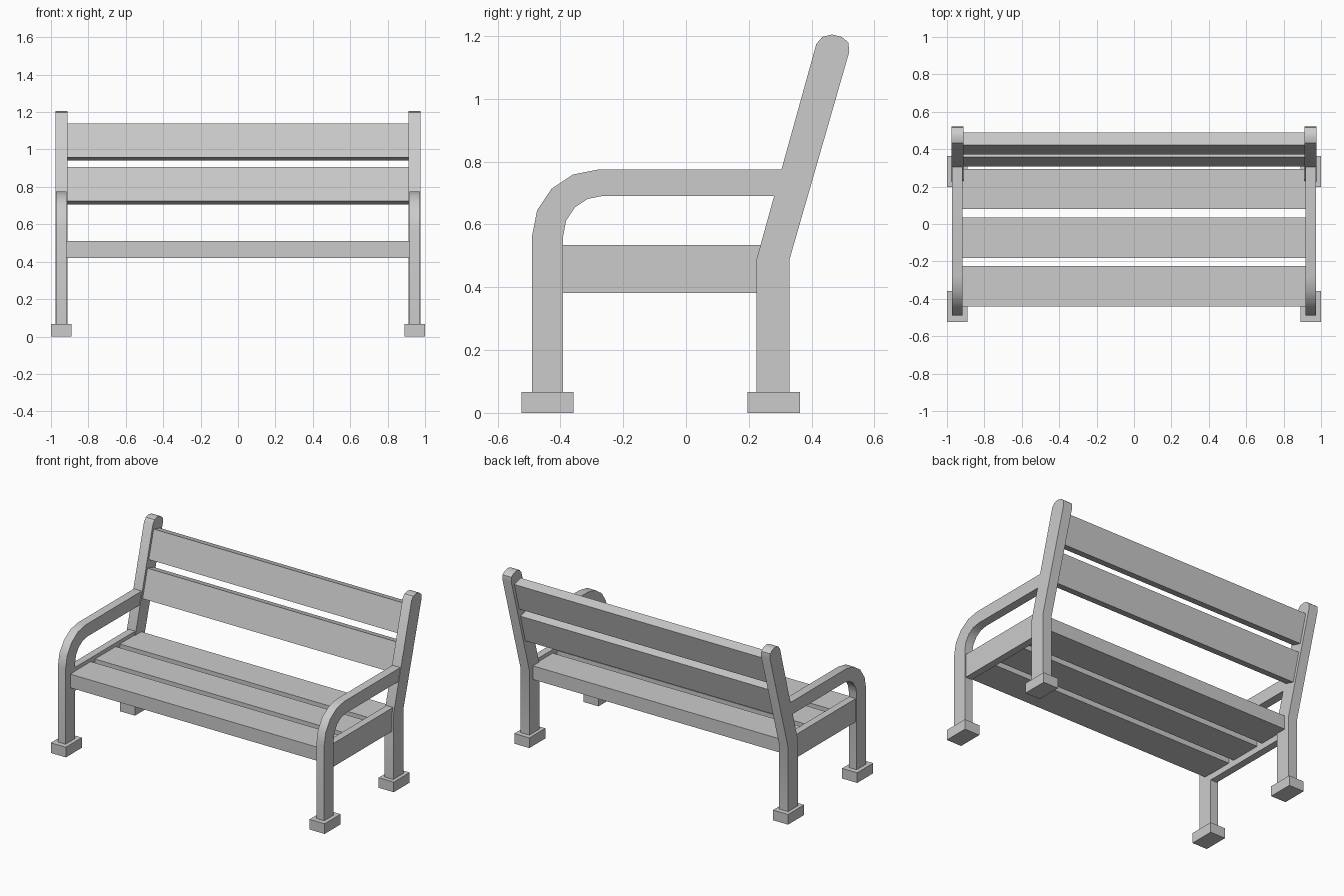
import bpy
import bmesh
import math

cube = bpy.data.objects.get("Cube")
if cube:
    bpy.data.objects.remove(cube, do_unlink=True)

grey = bpy.data.materials.new("light grey")
grey.use_nodes = True
grey.diffuse_color = (0.6, 0.6, 0.6, 1)
grey.node_tree.nodes["Principled BSDF"].inputs["Base Color"].default_value = (0.6, 0.6, 0.6, 1)


def finish(name, bm):
    bmesh.ops.recalc_face_normals(bm, faces=bm.faces)
    mesh = bpy.data.meshes.new(name)
    bm.to_mesh(mesh)
    bm.free()
    mesh.materials.append(grey)
    obj = bpy.data.objects.new(name, mesh)
    bpy.context.collection.objects.link(obj)
    return obj


def box(name, center, size, tilt=0):
    bm = bmesh.new()
    bmesh.ops.create_cube(bm, size=1)
    bmesh.ops.scale(bm, vec=size, verts=bm.verts)
    obj = finish(name, bm)
    obj.location = center
    obj.rotation_euler.x = tilt
    return obj


def prism(name, profile, x0, x1):
    """Extrude a (y, z) outline sideways from x0 to x1."""
    bm = bmesh.new()
    face = bm.faces.new([bm.verts.new((x0, y, z)) for y, z in profile])
    new = bmesh.ops.extrude_face_region(bm, geom=[face])["geom"]
    verts = [v for v in new if isinstance(v, bmesh.types.BMVert)]
    bmesh.ops.translate(bm, vec=(x1 - x0, 0, 0), verts=verts)
    obj = finish(name, bm)
    bpy.ops.object.select_all(action="DESELECT")
    obj.select_set(True)
    bpy.context.view_layer.objects.active = obj
    bpy.ops.object.shade_smooth_by_angle(angle=math.radians(30))
    return obj


def arc(cy, cz, r, steps=4):
    """Quarter arc from the front of the circle up to its top."""
    angles = [math.pi / 2 * i / steps for i in range(steps + 1)]
    return [(cy - r * math.cos(a), cz + r * math.sin(a)) for a in angles]


# Front leg bending back into the armrest
arm_profile = ([(-0.49, 0.06)] + arc(-0.28, 0.565, 0.21) + [(0.32, 0.775), (0.3, 0.69)]
               + arc(-0.265, 0.565, 0.126)[::-1] + [(-0.391, 0.06)])

# Rear leg leaning back above the seat, with a rounded top
post_profile = [(0.225, 0.06), (0.225, 0.49), (0.415, 1.175), (0.434, 1.197),
                (0.465, 1.205), (0.496, 1.197), (0.517, 1.18), (0.52, 1.15),
                (0.33, 0.49), (0.33, 0.06)]

for side, s in (("left", 1), ("right", -1)):
    prism(f"{side}_front_leg_and_armrest", arm_profile, s * 0.916, s * 0.973)
    prism(f"{side}_back_post", post_profile, s * 0.912, s * 0.977)
    box(f"{side}_seat_rail", (s * 0.942, -0.08, 0.458), (0.048, 0.64, 0.154))
    for end, y in (("front", -0.441), ("back", 0.28)):
        box(f"{side}_{end}_foot", (s * 0.945, y, 0.0335), (0.11, 0.167, 0.067))

# Seat slats
for i in range(3):
    box(f"seat_slat_{i + 1}", (0, -0.333 + 0.26 * i, 0.466), (1.84, 0.216, 0.09))

# Backrest slats, tilted with the posts
lean = math.atan2(0.19, 0.685)
for name, y, z in (("lower", 0.366, 0.806), ("upper", 0.43, 1.04)):
    box(f"{name}_back_slat", (0, y, z), (1.84, 0.068, 0.189), -lean)
